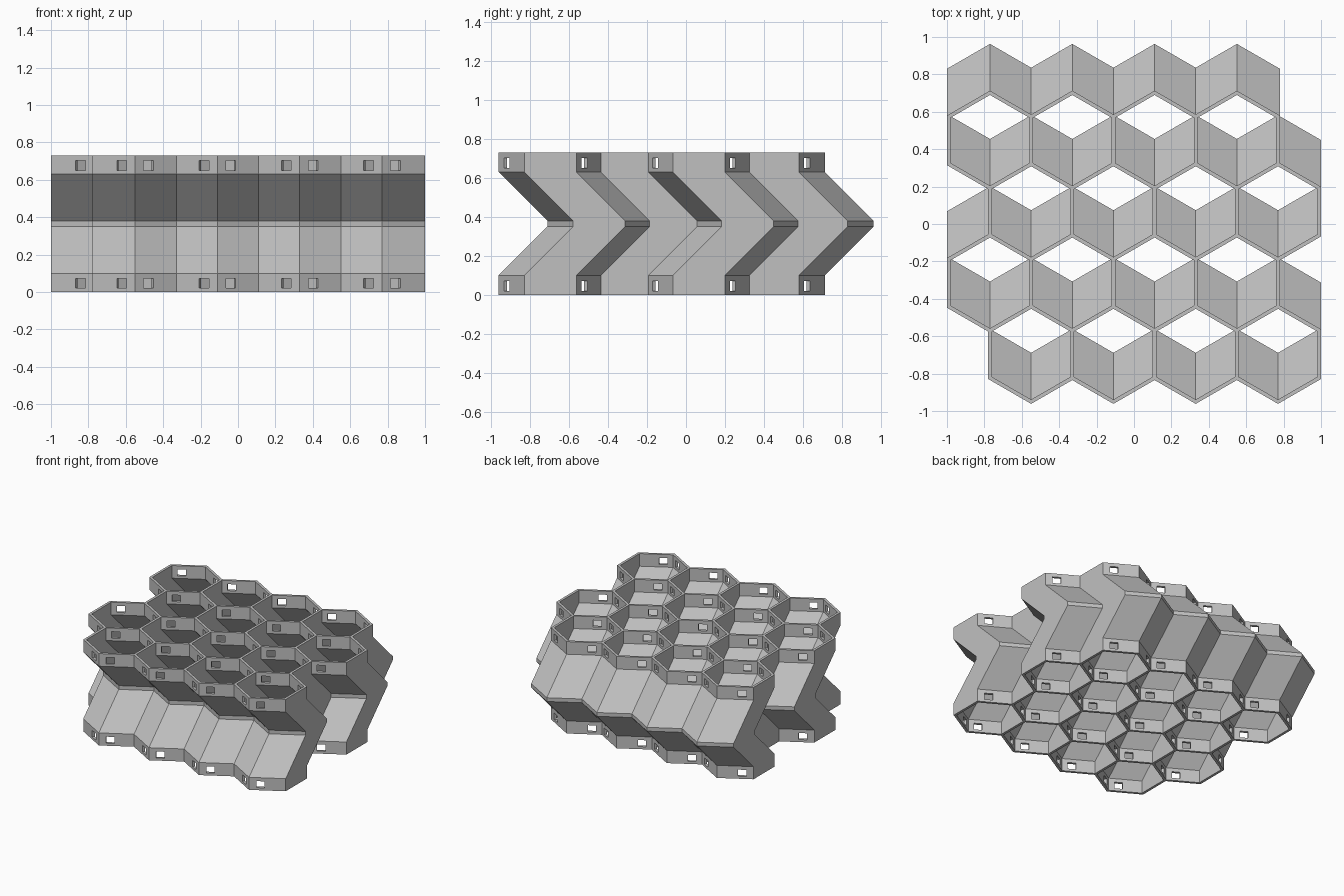
import bpy, bmesh
from math import sin, cos, sqrt, radians
from mathutils import Vector

if "Cube" in bpy.data.objects:
    bpy.data.objects.remove(bpy.data.objects["Cube"])

PITCH, WALL = 0.44, 0.02
R_MID, R_IN, R_OUT = (a / sqrt(3) for a in (PITCH, PITCH - WALL, PITCH + WALL))
# Side profile of every tube: (y shift, height)
PROFILE = [(0, 0), (0, 0.1), (0.25, 0.35), (0.25, 0.38), (0, 0.63), (0, 0.73)]
# Window heights in the bottom and top collars, and offset along each slanted wall
WINDOW_Z = {0: (0.02, 0.072), 4: (0.65, 0.702)}
WINDOW_SHIFT = {1: -0.05, 2: 0.05, 4: 0.05, 5: -0.05}
WINDOW_HALF = 0.03

DIRS = [(1, 0), (0, 1), (-1, 1), (-1, 0), (0, -1), (1, -1)]
CELLS = {(c - (r + 1) // 2, r) for r in range(4) for c in range(4)}


def step(cell, k):
    d = DIRS[k % 6]
    return cell[0] + d[0], cell[1] + d[1]


def unit(angle):
    return Vector((cos(radians(angle)), sin(radians(angle))))


def centre(cell):
    return Vector((-0.55 + PITCH * (cell[0] + cell[1] / 2),
                   -0.696 + PITCH * sqrt(3) / 2 * cell[1]))


def corner(cell, k):
    """Wall corner k as seen from a tube, or from the empty space beside one."""
    trio = [cell, step(cell, k), step(cell, k + 1)]
    used = [t for t in trio if t in CELLS]
    u = unit(30 + 60 * k)
    if cell in CELLS or len(used) > 1:
        return centre(cell) + u * R_IN
    o = centre(used[0])
    return o + (centre(cell) + u * R_MID - o).normalized() * R_OUT


bm = bmesh.new()


def face(points):
    bm.faces.new([bm.verts.new(p) for p in points])


def at(p, level):
    dy, z = PROFILE[level]
    return Vector((p.x, p.y + dy, z))


def window_corners(cell, k, z0, z1, side):
    """Window rectangle on the near (-1) or far (1) face of a wall."""
    u, t = unit(60 * k), unit(60 * k + 90)
    m = centre(cell) + u * (PITCH + side * WALL) / 2 + t * WINDOW_SHIFT[k]
    a, b = m - t * WINDOW_HALF, m + t * WINDOW_HALF
    return [Vector((p.x, p.y, z)) for p, z in ((a, z0), (b, z0), (b, z1), (a, z1))]


def wall_side(cell, k):
    """One side of a wall, swept up the profile, with windows in the collars."""
    a, b = corner(cell, k - 1), corner(cell, k)
    for i in range(len(PROFILE) - 1):
        quad = [at(a, i), at(b, i), at(b, i + 1), at(a, i + 1)]
        if i in WINDOW_Z and k in WINDOW_SHIFT:
            hole = window_corners(cell, k, *WINDOW_Z[i], -1)
            for j in range(4):
                n = (j + 1) % 4
                face([quad[j], quad[n], hole[n], hole[j]])
        else:
            face(quad)


def window_jambs(cell, k):
    for z0, z1 in WINDOW_Z.values():
        near = window_corners(cell, k, z0, z1, -1)
        far = window_corners(cell, k, z0, z1, 1)
        for j in range(4):
            n = (j + 1) % 4
            face([near[j], near[n], far[n], far[j]])


# Tubes plus the ring of empty neighbours around them
region = CELLS | {step(c, k) for c in CELLS for k in range(6)}
for cell in sorted(region):
    for k in range(6):
        other = step(cell, k)
        # Walls and their rims
        if cell in CELLS or other in CELLS:
            wall_side(cell, k)
            if k < 3:
                for level in (0, len(PROFILE) - 1):
                    face([at(p, level) for p in (
                        corner(cell, k - 1), corner(cell, k),
                        corner(other, k + 2), corner(other, k + 3))])
                if k in WINDOW_SHIFT:
                    window_jambs(cell, k)
        # Small rim triangles where three walls meet
        third = step(cell, k + 1)
        if k < 2 and sum(c in CELLS for c in (cell, other, third)) > 1:
            for level in (0, len(PROFILE) - 1):
                face([at(p, level) for p in (
                    corner(cell, k), corner(other, k + 2), corner(third, k + 4))])

bmesh.ops.remove_doubles(bm, verts=bm.verts, dist=0.0005)
bmesh.ops.recalc_face_normals(bm, faces=bm.faces)
mesh = bpy.data.meshes.new("honeycomb_tubes")
bm.to_mesh(mesh)
bm.free()

grey = bpy.data.materials.new("light_grey")
grey.use_nodes = True
colour = (0.53, 0.53, 0.53, 1)
grey.diffuse_color = colour
grey.node_tree.nodes["Principled BSDF"].inputs["Base Color"].default_value = colour
mesh.materials.append(grey)
bpy.context.scene.collection.objects.link(bpy.data.objects.new("honeycomb_tubes", mesh))
